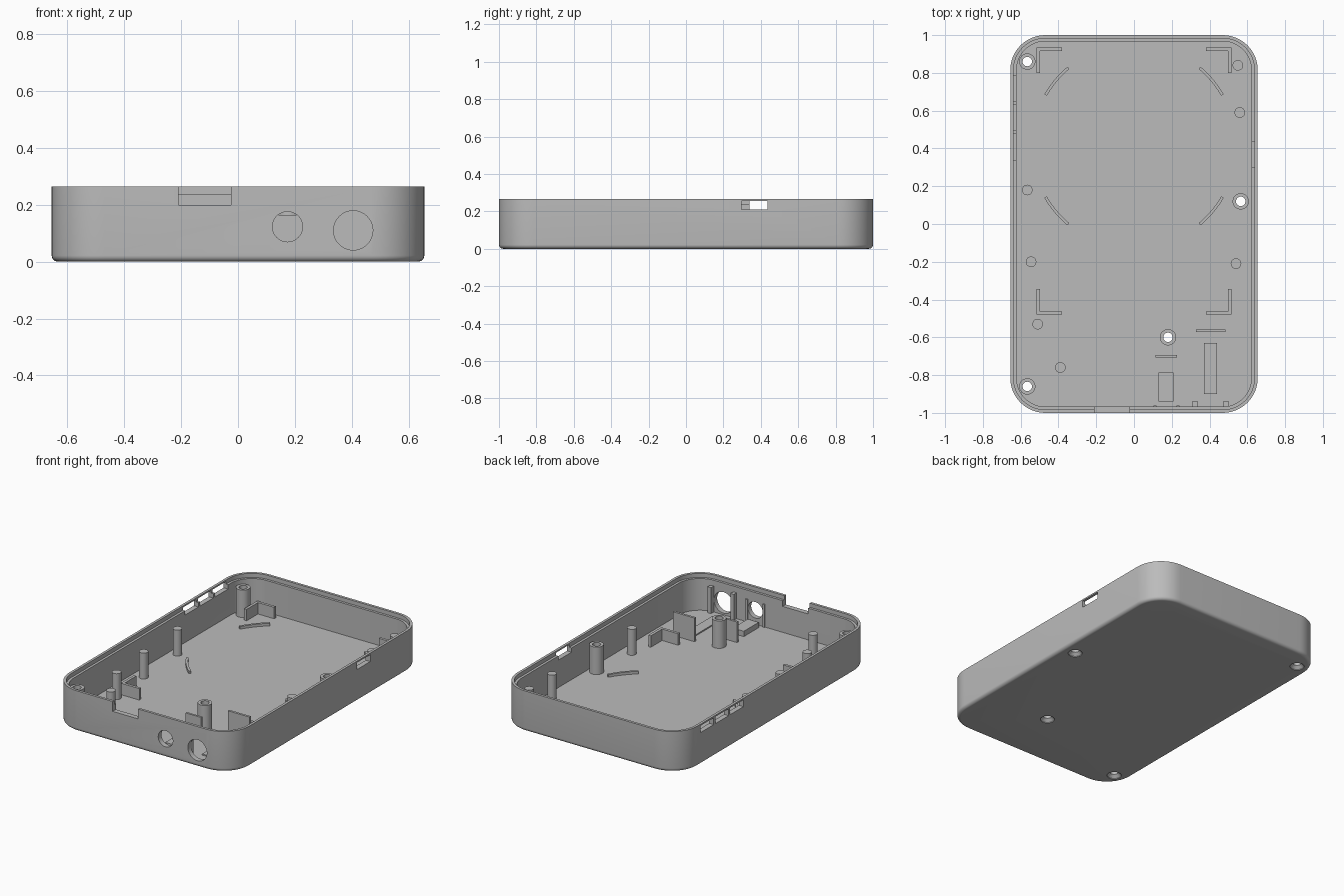
import bpy, bmesh
from math import sin, cos, pi, radians
from mathutils import Matrix, Vector

if "Cube" in bpy.data.objects:
    bpy.data.objects.remove(bpy.data.objects["Cube"], do_unlink=True)

grey = bpy.data.materials.new("grey plastic")
grey.use_nodes = True
COLOUR = (0.5, 0.5, 0.5, 1)
grey.diffuse_color = COLOUR
grey.node_tree.nodes["Principled BSDF"].inputs["Base Color"].default_value = COLOUR

W, L, H = 0.655, 1.0, 0.265   # half width, half length, height
CORNER = 0.185
FLOOR = 0.03


def circle(r, z, x=0, y=0, n=32):
    return [(x + r * cos(2 * pi * i / n), y + r * sin(2 * pi * i / n), z) for i in range(n)]


def rounded_rect(inset, z, steps=12):
    r = CORNER - inset
    pts = []
    for q, (sx, sy) in enumerate([(1, 1), (-1, 1), (-1, -1), (1, -1)]):
        for i in range(steps + 1):
            a = (q + i / steps) * pi / 2
            pts.append((sx * (W - CORNER) + r * cos(a), sy * (L - CORNER) + r * sin(a), z))
    return pts


def loft(bm, rings, closed=False):
    """Skin a stack of rings; cap the ends, or join last to first."""
    vs = [[bm.verts.new(p) for p in ring] for ring in rings]
    n = len(vs[0])
    pairs = list(zip(vs, vs[1:])) + ([(vs[-1], vs[0])] if closed else [])
    for a, b in pairs:
        for i in range(n):
            j = (i + 1) % n
            bm.faces.new((a[i], a[j], b[j], b[i]))
    if not closed:
        bm.faces.new(vs[0][::-1])
        bm.faces.new(vs[-1])


def box(bm, x0, x1, y0, y1, z0, z1):
    mid = Vector((x0 + x1, y0 + y1, z0 + z1)) / 2
    size = Matrix.Diagonal((x1 - x0, y1 - y0, z1 - z0, 1))
    bmesh.ops.create_cube(bm, size=1, matrix=Matrix.Translation(mid) @ size)


def finish(name, bm, smooth=False):
    bmesh.ops.recalc_face_normals(bm, faces=bm.faces)
    me = bpy.data.meshes.new(name)
    bm.to_mesh(me)
    bm.free()
    me.materials.append(grey)
    ob = bpy.data.objects.new(name, me)
    bpy.context.collection.objects.link(ob)
    if smooth:
        shade(ob)
    return ob


def shade(ob):
    bpy.ops.object.select_all(action="DESELECT")
    ob.select_set(True)
    bpy.context.view_layer.objects.active = ob
    bpy.ops.object.shade_smooth_by_angle(angle=radians(35))


# Tray: filleted base, outer wall, stepped rim, inner wall, floor
FILLET = 0.022
bm = bmesh.new()
rings = [rounded_rect(FILLET * (1 - sin(a)), FILLET * (1 - cos(a)))
         for a in (i * pi / 12 for i in range(7))]
rings += [rounded_rect(i, z) for i, z in
          [(0, H), (0.017, H), (0.017, 0.238), (0.033, 0.238), (0.033, FLOOR)]]
loft(bm, rings)
tray = finish("tray", bm)

# Cutter: screw holes, side windows, front notch and jack holes
bosses = [(-0.565, 0.86), (0.565, 0.12), (0.18, -0.6), (-0.565, -0.86)]
bm = bmesh.new()
for x, y in bosses:
    loft(bm, [circle(r, z, x, y) for r, z in
              [(0.043, -0.02), (0.043, 0.004), (0.025, 0.022), (0.025, 0.06)]])
for side, y in [(1, 0.298), (-1, 0.34), (-1, 0.494), (-1, 0.648)]:
    x0, x1 = sorted((side * 0.6, side * 0.7))
    box(bm, x0, x1, y, y + 0.138, 0.21, 0.255)
box(bm, -0.21, -0.025, -1.1, -0.94, 0.2, 0.3)
for x, z, r in [(0.174, 0.123, 0.053), (0.405, 0.11, 0.069)]:
    loft(bm, [[(x + a, y, z + b) for a, b, _ in circle(r, 0, n=48)] for y in (-1.1, -0.94)])
cutter = finish("opening_cutter", bm)
cutter.hide_render = True

mod = tray.modifiers.new("openings", "BOOLEAN")
mod.operation = "DIFFERENCE"
mod.solver = "EXACT"
mod.object = cutter
bpy.context.view_layer.objects.active = tray
bpy.ops.object.modifier_apply(modifier=mod.name)
bpy.data.objects.remove(cutter, do_unlink=True)
shade(tray)

BASE = FLOOR - 0.003   # parts sink slightly into the floor

# Hollow screw bosses
bm = bmesh.new()
for x, y in bosses:
    loft(bm, [circle(r, z, x, y) for r, z in
              [(0.025, BASE), (0.043, BASE), (0.043, 0.21), (0.025, 0.21)]], closed=True)
finish("screw_bosses", bm, True)

# Solid locating pins
bm = bmesh.new()
for x, y in [(0.55, 0.84), (0.56, 0.59), (-0.565, 0.18), (-0.545, -0.2),
             (-0.51, -0.53), (-0.39, -0.76), (0.54, -0.21)]:
    loft(bm, [circle(0.028, BASE, x, y, 24), circle(0.028, 0.2, x, y, 24)])
finish("locating_pins", bm, True)

# L-shaped corner brackets
T = 0.018
for end, cy, sy in [("back", 0.935, -1), ("front", -0.48, 1)]:
    for side, sx in [("left", 1), ("right", -1)]:
        outline = [(0, 0), (0.135, 0), (0.135, T), (T, T), (T, 0.135), (0, 0.135)]
        bm = bmesh.new()
        loft(bm, [[(sx * (0.515 - a), cy + sy * b, z) for a, b in outline]
                  for z in (BASE, 0.105)])
        finish(f"{end}_{side}_bracket", bm)

# Low curved ribs on a common circle
bm = bmesh.new()
for mid in (40, 140, 220, 320):
    angles = [radians(mid - 10 + 2 * i) for i in range(11)]
    outline = [(0.548, a) for a in angles] + [(0.533, a) for a in reversed(angles)]
    loft(bm, [[(r * cos(a), 0.4125 + r * sin(a), z) for r, a in outline]
              for z in (BASE, 0.047)])
finish("curved_ribs", bm, True)

# Jack supports: pads, stop plates and posts on the front wall
parts = {
    "small_jack_pad": (0.13, 0.21, -0.94, -0.785, 0.065),
    "large_jack_pad": (0.37, 0.44, -0.9, -0.63, 0.038),
    "small_jack_stop": (0.115, 0.228, -0.707, -0.693, 0.165),
    "large_jack_stop": (0.328, 0.485, -0.573, -0.558, 0.185),
    "small_jack_left_post": (0.226, 0.242, -0.972, -0.96, 0.18),
    "small_jack_right_post": (0.102, 0.118, -0.972, -0.96, 0.18),
    "large_jack_left_post": (0.475, 0.5, -0.972, -0.938, 0.2),
    "large_jack_right_post": (0.31, 0.335, -0.972, -0.938, 0.2),
}
for name, (x0, x1, y0, y1, top) in parts.items():
    bm = bmesh.new()
    box(bm, x0, x1, y0, y1, BASE, top)
    finish(name, bm)
